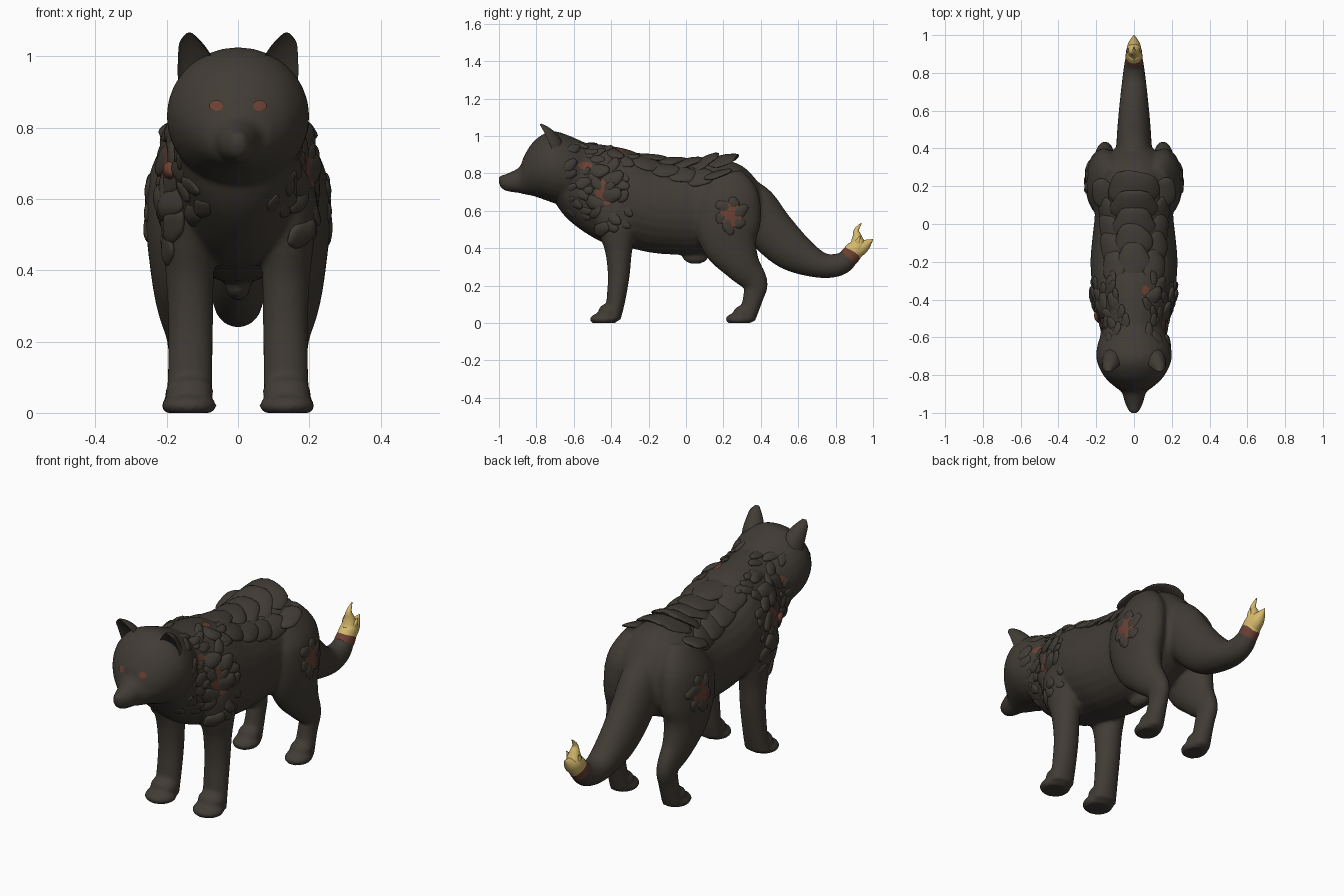
import bpy, bmesh, math, random
from mathutils import Vector, Matrix
from mathutils.bvhtree import BVHTree

random.seed(4)
if "Cube" in bpy.data.objects:
    bpy.data.objects.remove(bpy.data.objects["Cube"])


def material(name, rgb):
    m = bpy.data.materials.new(name)
    m.use_nodes = True
    m.diffuse_color = (*rgb, 1)
    bsdf = m.node_tree.nodes["Principled BSDF"]
    bsdf.inputs["Base Color"].default_value = (*rgb, 1)
    bsdf.inputs["Roughness"].default_value = 0.9
    return m


CHARCOAL = material("charcoal brown", (0.052, 0.044, 0.035))
RUST = material("ember rust", (0.15, 0.052, 0.034))
GOLD = material("pale gold", (0.67, 0.49, 0.15))


def catmull(rows, steps):
    """Smoothly interpolate rows of numbers."""
    out = []
    for i in range(len(rows) - 1):
        a, b, c, d = (rows[max(0, min(len(rows) - 1, i + k))] for k in (-1, 0, 1, 2))
        for s in range(steps):
            t = s / steps
            out.append([q + 0.5 * t * (r - p + t * (2 * p - 5 * q + 4 * r - e + t * (3 * (q - r) + e - p)))
                        for p, q, r, e in zip(a, b, c, d)])
    return out + [list(rows[-1])]


def tube(bm, rows, side=1, upright=False, dent=False, seg=28):
    """Loft ellipses along rows of x, y, z, half width, half depth."""
    rows = catmull(rows, 5)
    pts = [Vector((r[0] * side, r[1], r[2])) for r in rows]
    rings = []
    for i, r in enumerate(rows):
        tan = pts[min(i + 1, len(pts) - 1)] - pts[max(i - 1, 0)]
        across = Vector((1, 0, 0))
        normal = Vector((0, 0, -1)) if upright else tan.cross(across).normalized()
        ring = []
        for k in range(seg):
            a = math.tau * k / seg
            depth = math.sin(a)
            if dent and depth < 0:
                depth *= -0.35
            ring.append(bm.verts.new(pts[i] + across * max(r[3], 0.002) * math.cos(a)
                                     + normal * max(r[4], 0.002) * depth))
        rings.append(ring)
    for lo, hi in zip(rings, rings[1:]):
        for k in range(seg):
            n = (k + 1) % seg
            bm.faces.new((lo[k], lo[n], hi[n], hi[k]))
    bm.faces.new(rings[0][::-1])
    bm.faces.new(rings[-1])


def blob(bm, centre, radii):
    """Ellipsoid, cut flat at the ground."""
    mat = Matrix.Translation(centre) @ Matrix.Diagonal((*radii, 1))
    made = bmesh.ops.create_uvsphere(bm, u_segments=24, v_segments=16, radius=1, matrix=mat)
    for v in made["verts"]:
        v.co.z = max(v.co.z, 0)


def finish(name, bm, mat, angle=40):
    bmesh.ops.recalc_face_normals(bm, faces=bm.faces[:])
    me = bpy.data.meshes.new(name)
    bm.to_mesh(me)
    bm.free()
    me.materials.append(mat)
    ob = bpy.data.objects.new(name, me)
    bpy.context.collection.objects.link(ob)
    bpy.ops.object.select_all(action="DESELECT")
    ob.select_set(True)
    bpy.context.view_layer.objects.active = ob
    bpy.ops.object.shade_smooth_by_angle(angle=math.radians(angle))
    return ob


def stacked(rows):
    """Turn y, top, bottom, half width into loft rows."""
    return [(0, y, (t + b) / 2, w, (t - b) / 2) for y, t, b, w in rows]


# Torso, head, tail and legs, fused into one skin
bm = bmesh.new()
tube(bm, stacked([(-.74, .98, .72, .12), (-.66, 1.0, .585, .165), (-.55, .967, .49, .172),
                  (-.42, .95, .42, .205), (-.3, .925, .4, .225), (-.18, .875, .375, .23),
                  (-.05, .855, .365, .218), (.05, .855, .365, .208), (.2, .87, .38, .21),
                  (.3, .84, .42, .19), (.38, .76, .46, .13), (.42, .68, .52, .05)]), upright=True)
tube(bm, stacked([(-1, .782, .745, .018), (-.985, .79, .718, .03), (-.95, .802, .703, .047),
                  (-.89, .835, .695, .066), (-.865, .895, .688, .098), (-.82, .965, .68, .148),
                  (-.76, 1.012, .66, .185), (-.7, 1.025, .64, .2), (-.62, 1.0, .63, .188),
                  (-.52, .955, .64, .14)]), upright=True)
blob(bm, (0, -.984, .772), (.028, .02, .018))
blob(bm, (0, .05, .355), (.035, .07, .04))
tube(bm, [(0, .28, .73, .08, .08), (0, .36, .63, .095, .12), (0, .45, .5, .092, .125),
          (0, .57, .385, .083, .11), (0, .72, .31, .068, .07), (0, .825, .315, .055, .06),
          (0, .88, .36, .045, .05)])
for s in (1, -1):
    # Front leg and paw
    tube(bm, [(.13, -.36, .72, .07, .1), (.135, -.37, .6, .085, .13), (.138, -.365, .48, .075, .1),
              (.135, -.36, .38, .067, .072), (.133, -.36, .25, .063, .058),
              (.134, -.375, .12, .063, .05), (.137, -.39, .02, .066, .04)], s)
    blob(bm, (.137 * s, -.44, .02), (.077, .074, .036))
    blob(bm, (.136 * s, -.415, .06), (.067, .054, .045))
    # Hind leg and paw
    tube(bm, [(.12, .2, .8, .06, .1), (.15, .22, .68, .095, .17), (.163, .22, .54, .095, .18),
              (.165, .24, .42, .083, .15), (.165, .3, .31, .065, .1), (.155, .37, .215, .047, .068),
              (.15, .36, .14, .044, .055), (.15, .325, .02, .052, .045)], s)
    blob(bm, (.15 * s, .285, .02), (.064, .074, .036))
    blob(bm, (.15 * s, .305, .055), (.055, .052, .04))
skin = finish("body", bm, CHARCOAL)
remesh = skin.modifiers.new("fuse", "REMESH")
remesh.mode = "VOXEL"
remesh.voxel_size = 0.01
relax = skin.modifiers.new("relax", "SMOOTH")
relax.factor = 0.5
relax.iterations = 5
bpy.context.view_layer.update()
graph = bpy.context.evaluated_depsgraph_get()
fused = bpy.data.meshes.new_from_object(skin.evaluated_get(graph))
skin.modifiers.clear()
skin.data = fused
fused.materials.clear()
fused.materials.append(CHARCOAL)
for p in fused.polygons:
    p.use_smooth = True
    p.material_index = 0
surface = BVHTree.FromPolygons([v.co.copy() for v in fused.vertices],
                               [tuple(p.vertices) for p in fused.polygons])


def hit(origin, target):
    origin = Vector(origin)
    return surface.ray_cast(origin, (Vector(target) - origin).normalized())[:2]


def rock(bm, place, size, spin=0, tilt=0, lift=0.0, bend=0):
    """Set a flattened, slightly uneven stone on the skin; bend droops its sides."""
    loc, nor = place
    if loc is None:
        return
    east = Vector((0, 1, 0)).cross(nor).normalized()
    north = nor.cross(east)
    frame = Matrix((east, north, nor)).transposed().to_4x4()
    mat = (Matrix.Translation(loc + nor * lift) @ frame @ Matrix.Rotation(spin, 4, "Z")
           @ Matrix.Rotation(tilt, 4, "X") @ Matrix.Diagonal((*size, 1)))
    made = bmesh.ops.create_icosphere(bm, subdivisions=3, radius=1)
    p = random.uniform(0, 6)
    for v in made["verts"]:
        v.co *= 1 + 0.1 * math.sin(3 * v.co.x + p) * math.cos(4 * v.co.y - p)
        v.co = mat @ v.co
        v.co -= nor * bend * (v.co - loc).dot(east) ** 2


def patch(name, origin, target, half_u, half_v):
    """Thin oval of colour lying on the skin, seen along the ray."""
    origin, target = Vector(origin), Vector(target)
    view = (target - origin).normalized()
    u = view.cross(Vector((0, 0.001, 1))).normalized()
    v = u.cross(view)
    bm = bmesh.new()
    bmesh.ops.create_circle(bm, cap_ends=True, segments=16, radius=1)
    bmesh.ops.poke(bm, faces=bm.faces[:])
    bmesh.ops.subdivide_edges(bm, edges=bm.edges[:], cuts=2, use_grid_fill=True)
    for vert in bm.verts:
        shift = u * vert.co.x * half_u + v * vert.co.y * half_v
        loc, nor = surface.ray_cast(origin + shift, view)[:2]
        vert.co = loc + nor * 0.004 if loc else target + shift
    finish(name, bm, RUST)


for s, word in ((1, "left"), (-1, "right")):
    # Ear, cupped towards the front, and eye
    bm = bmesh.new()
    tube(bm, [(.112, -.70, .88, .054, .06), (.113, -.725, .95, .056, .065), (.122, -.748, 1.0, .046, .05),
              (.133, -.768, 1.037, .031, .03), (.136, -.782, 1.062, .01, .008)], s, dent=True)
    finish(word + "_ear", bm, CHARCOAL, 60)
    patch(word + "_eye", (.06 * s, -2, .86), (.06 * s, 0, .86), .019, .015)

    # Stone collar over neck and shoulder
    bm = bmesh.new()
    for y, size in ((-.6, .032), (-.54, .038), (-.47, .048), (-.4, .05), (-.33, .036)):
        for deg in range(-46, 72, 17):
            a = math.radians(deg + random.uniform(-7, 7))
            yy = y + random.uniform(-.02, .02)
            start = (s * math.cos(a), yy, .7 + math.sin(a))
            k = size * random.uniform(.7, 1.2)
            rock(bm, hit(start, (0, yy, .7)), (k * .75, k * 1.2, k * .34), random.uniform(-1, 1),
                 random.uniform(-.1, .25), -.004)
    finish(word + "_collar_stones", bm, CHARCOAL)

    # Haunch stones around a small ember crack
    bm = bmesh.new()
    for k, long in enumerate((.05, .034, .046, .03, .05, .038)):
        a = math.tau * k / 6 + .3
        y, z = .24 + .058 * math.cos(a), .58 + .066 * math.sin(a)
        rock(bm, hit((s, y, z), (0, y, z)), (.032, long, .015), a * s + long * 9, 0, -.007)
    finish(word + "_haunch_stones", bm, CHARCOAL)
    patch(word + "_haunch_ember", (s, .24, .58), (0, .24, .58), .058, .068)
    patch(word + "_shoulder_ember", (s, -.43, .7), (0, -.43, .7), .055, .07)
    patch(word + "_neck_ember", (s, -.54, .84), (0, -.54, .84), .04, .02)
    patch(word + "_flank_ember", (s, -.07, .81), (0, -.07, .81), .075, .01)

bm = bmesh.new()
rock(bm, hit((-1, -.49, .68), (0, -.49, .68)), (.026, .034, .026))
finish("glowing_shoulder_stone", bm, RUST)

# Large overlapping plates along the back, rear edges raised
bm = bmesh.new()
for i in range(5):
    y = -.19 + .095 * i
    rock(bm, hit((0, y, 2), (0, y, 0)), (.085 + .014 * i, .1, .018), 0, .2, .01, 2.2)
    for s in (1, -1):
        x = s * (.11 + .012 * i)
        rock(bm, hit((x, y - .03, 2), (x, y - .03, 0)), (.066, .09, .015), -s * .35, .13, .002, 1.5)
finish("back_plates", bm, CHARCOAL)
patch("back_ember", (.06, -.35, 2), (.06, -.35, 0), .018, .025)

# Small raised flakes over the mane
bm = bmesh.new()
for i in range(7):
    for s in (1, -1):
        x, y = s * random.uniform(.03, .13), -.56 + .045 * i
        if abs(y + .35) > .04 or s < 0:
            rock(bm, hit((x, y, 2), (x, y, 0)), (.022, .045, .01), s * random.uniform(-.2, .6), .2)
finish("mane_flakes", bm, CHARCOAL)

# Tail tip: scorched band and curved golden flames
bm = bmesh.new()
tube(bm, [(0, .868, .349, .046, .0525), (0, .885, .368, .046, .052), (0, .9, .386, .043, .048)])
finish("tail_band", bm, RUST)
bm = bmesh.new()
tube(bm, [(0, .891, .376, .044, .051), (0, .916, .415, .041, .045), (0, .915, .46, .027, .026),
          (0, .912, .497, .014, .014), (0, .938, .535, .002, .002)])
tube(bm, [(0, .9, .386, .042, .048), (0, .95, .412, .033, .035), (0, 1.0, .448, .002, .002)])
for s in (1, -1):
    tube(bm, [(.015, .915, .41, .02, .025), (.031, .92, .44, .01, .012), (.035, .932, .465, .002, .002)], s)
finish("tail_flame", bm, GOLD)
